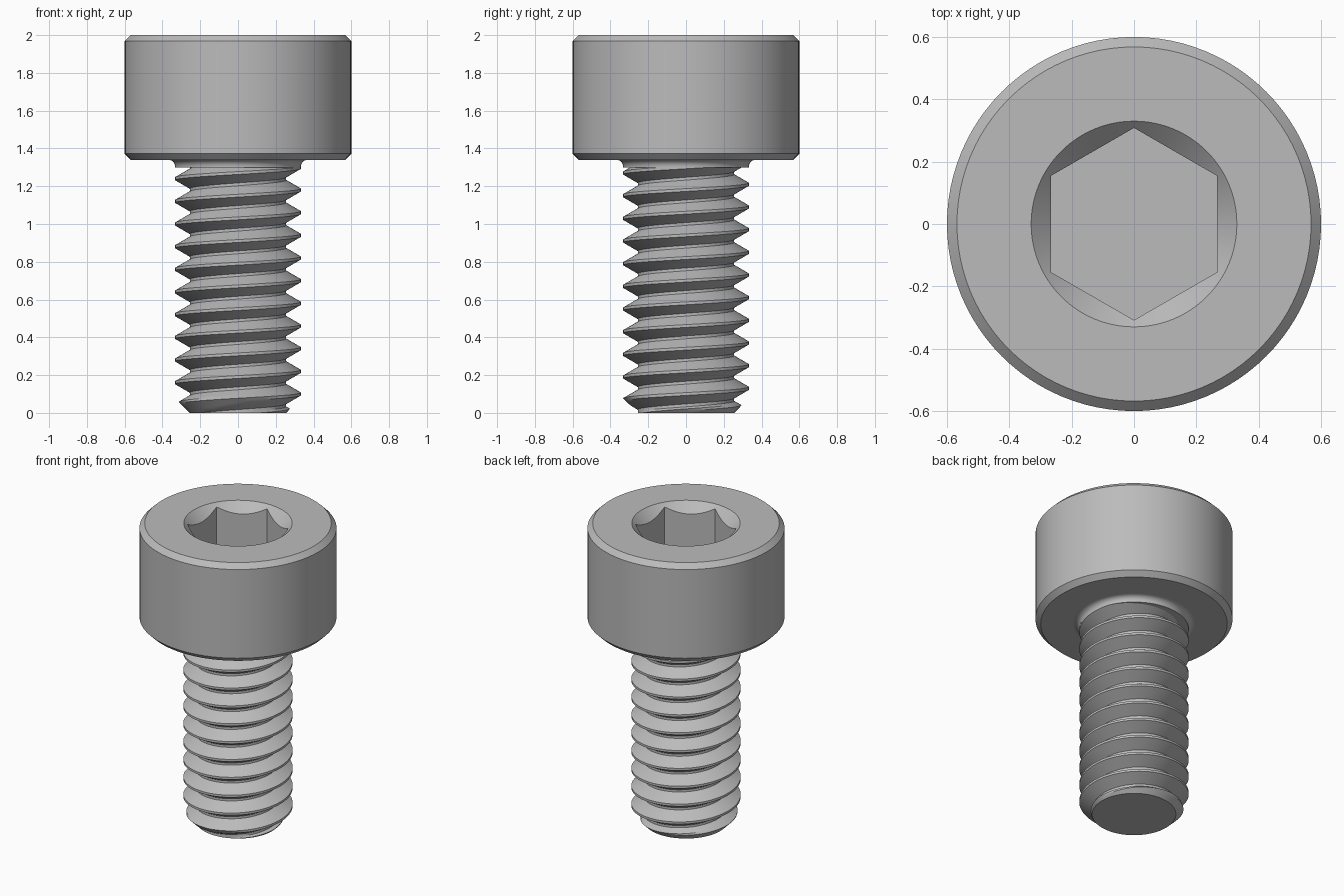
import bpy, bmesh
from math import cos, sin, pi, tau, radians

if "Cube" in bpy.data.objects:
    bpy.data.objects.remove(bpy.data.objects["Cube"], do_unlink=True)

SIDES = 96
PITCH, CREST, ROOT, FLAT = 0.12, 0.333, 0.255, 0.0075
HEAD_BASE, THREAD_TOP, FILLET = 1.34, 1.30, 0.036
HEAD_R, BEVEL = 0.6, 0.032
RIM, HEX_FLAT, SOCKET_FLOOR = 0.33, 0.267, 1.70

steel = bpy.data.materials.new("steel_grey")
steel.use_nodes = True
GREY = (0.5, 0.5, 0.5, 1)
steel.diffuse_color = GREY
steel.node_tree.nodes["Principled BSDF"].inputs["Base Color"].default_value = GREY


def loft(name, profile):
    """Sweep an (r, z) profile that may change with the angle around z."""
    bm = bmesh.new()
    columns = []
    for c in range(SIDES + 1):
        a = tau * c / SIDES
        columns.append([bm.verts.new((r * cos(a), r * sin(a), z)) for r, z in profile(a)])
    for left, right in zip(columns, columns[1:]):
        for i in range(len(left) - 1):
            bm.faces.new((left[i], right[i], right[i + 1], left[i + 1]))
    bmesh.ops.remove_doubles(bm, verts=bm.verts, dist=1e-5)
    bmesh.ops.dissolve_degenerate(bm, edges=bm.edges, dist=1e-5)
    mesh = bpy.data.meshes.new(name)
    bm.to_mesh(mesh)
    bm.free()
    mesh.materials.append(steel)
    obj = bpy.data.objects.new(name, mesh)
    bpy.context.collection.objects.link(obj)
    bpy.ops.object.select_all(action="DESELECT")
    obj.select_set(True)
    bpy.context.view_layer.objects.active = obj
    bpy.ops.object.shade_smooth_by_angle(angle=radians(25))
    return obj


# Right-handed thread with a chamfered tip and a fillet below the head
half = PITCH / 2 - FLAT
flank = [-half + (half - FLAT) * i / 4 for i in range(5)]
tooth = flank + [-d for d in reversed(flank)]


def thread_radius(z, crest_z):
    d = abs((z - crest_z + PITCH / 2) % PITCH - PITCH / 2)
    t = min(max((d - FLAT) / (half - FLAT), 0), 1)
    return min(CREST + (ROOT - CREST) * t, ROOT + z)


def shank_profile(a):
    crest_z = 0.1 + PITCH * a / tau
    points = [(0, 0), (ROOT, 0)]
    for turn in range(-2, 12):
        for d in tooth:
            z = min(max(crest_z + turn * PITCH + d, 0), THREAD_TOP)
            points.append((thread_radius(z, crest_z), z))
    for i in range(7):
        b = pi / 2 * i / 6
        points.append((CREST + FILLET * (1 - cos(b)), HEAD_BASE - FILLET * (1 - sin(b))))
        if i == 0:
            points.insert(-1, (CREST, THREAD_TOP))
    return points


# Cylindrical head with bevelled rims and a countersunk hexagonal socket
def head_profile(a):
    hex_r = HEX_FLAT / cos((a + pi / 6) % (pi / 3) - pi / 6)
    return [(CREST + FILLET, HEAD_BASE), (HEAD_R - BEVEL, HEAD_BASE),
            (HEAD_R, HEAD_BASE + BEVEL), (HEAD_R, 2 - BEVEL),
            (HEAD_R - BEVEL, 2), (RIM, 2), (hex_r, 2 - (RIM - hex_r)),
            (hex_r, SOCKET_FLOOR), (0, SOCKET_FLOOR)]


loft("threaded_shank", shank_profile)
loft("socket_head", head_profile)
